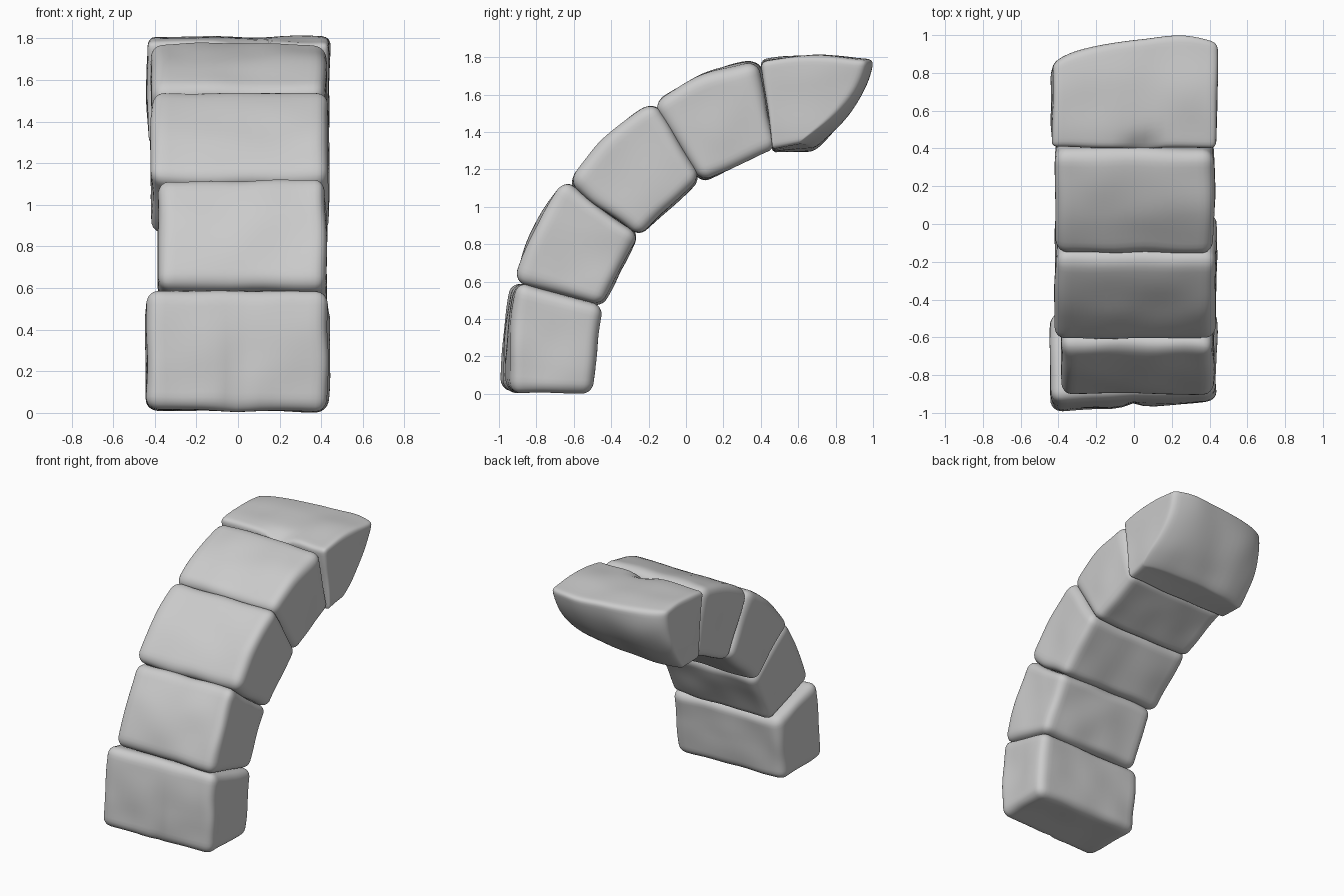
import bpy, bmesh, math
from mathutils import Vector, noise

if "Cube" in bpy.data.objects:
    bpy.data.objects.remove(bpy.data.objects["Cube"])

SIZE = Vector((0.85, 0.5, 0.48))   # nominal stone size used for edge rounding


def lerp(a, b, t):
    return a + (b - a) * t


def stone(name, x0, x1, left, right=None, radius=0.06, crown=0.03,
          groove=None, bulge=0.0, seed=0):
    """Rounded stone. left/right: side profiles in (y, z), ordered
    start-outer, start-inner, end-inner, end-outer along the arch."""
    right = right or left
    mid = (Vector(left[0]) + Vector(left[3]) - Vector(left[1]) - Vector(left[2])).normalized()
    bm = bmesh.new()
    bmesh.ops.create_cube(bm, size=2)
    bmesh.ops.subdivide_edges(bm, edges=bm.edges[:], cuts=23, use_grid_fill=True)
    half = SIZE / 2
    for v in bm.verts:
        # crowd the samples near the edges, then round the box
        q = Vector([math.sin(c * math.pi / 2) * h for c, h in zip(v.co, half)])
        core = Vector([max(-h + radius, min(h - radius, c)) for c, h in zip(q, half)])
        if (q - core).length > 0:
            q = core + (q - core).normalized() * radius
        u, s, w = [q[i] / half[i] for i in range(3)]
        # map the box into the wedge
        a, b, c = (u + 1) / 2, (s + 1) / 2, (w + 1) / 2
        sides = []
        for so, si, ei, eo in (left, right):
            inner = lerp(Vector(si), Vector(ei), b)
            outer = lerp(Vector(so), Vector(eo), b)
            sides.append(lerp(inner, outer, c))
        y, z = lerp(sides[0], sides[1], a)
        p = Vector((lerp(x0, x1, a), y, z))
        # outer face curves with the arch
        lift = crown * (1 - s * s) * c ** 2
        # hewn dent on the outer face
        if groove:
            gu, gs, wu, ws, depth = groove
            lift -= depth * math.exp(-((u - gu) / wu) ** 2 - ((s - gs) / ws) ** 2) * c ** 4
        p.y += mid.x * lift
        p.z += mid.y * lift
        # broken end swelling
        p.y += bulge * b ** 2 * ((1 - u ** 4) * 0.75 + 0.8 * (1 - w * w))
        # gentle unevenness
        p += 0.013 * noise.noise_vector(p * 4 + Vector((seed * 7.3, 0, 0)))
        p.z = max(p.z, 0.0)
        v.co = p
    bmesh.ops.recalc_face_normals(bm, faces=bm.faces[:])
    me = bpy.data.meshes.new(name)
    bm.to_mesh(me)
    bm.free()
    me.shade_smooth()
    ob = bpy.data.objects.new(name, me)
    bpy.context.collection.objects.link(ob)
    return ob


# foot stone, front face turned slightly and split by a shallow groove
stone("foot_stone", -0.44, 0.435,
      [(-1.0, 0.015), (-0.51, 0.005), (-0.46, 0.475), (-0.935, 0.605)],
      [(-0.945, 0.005), (-0.5, 0.0), (-0.445, 0.475), (-0.90, 0.595)],
      crown=0.015, groove=(0.0, -1.0, 0.12, 1.1, 0.03), seed=1)

# middle stones
stone("second_stone", -0.385, 0.425,
      [(-0.915, 0.605), (-0.45, 0.465), (-0.25, 0.855), (-0.65, 1.14)], crown=0.03, seed=2)
stone("third_stone", -0.415, 0.435,
      [(-0.635, 1.125), (-0.25, 0.845), (0.08, 1.15), (-0.175, 1.565)], crown=0.035, seed=3)
stone("fourth_stone", -0.415, 0.425,
      [(-0.175, 1.545), (0.08, 1.13), (0.48, 1.315), (0.39, 1.78)], crown=0.045, seed=4)

# broken end stone
stone("end_stone", -0.435, 0.437,
      [(0.40, 1.78), (0.465, 1.295), (0.64, 1.295), (0.84, 1.79)],
      [(0.40, 1.775), (0.465, 1.305), (0.60, 1.335), (0.965, 1.785)],
      radius=0.03, crown=0.025, groove=(0.12, -1.0, 0.15, 0.25, 0.05), bulge=0.09, seed=5)
